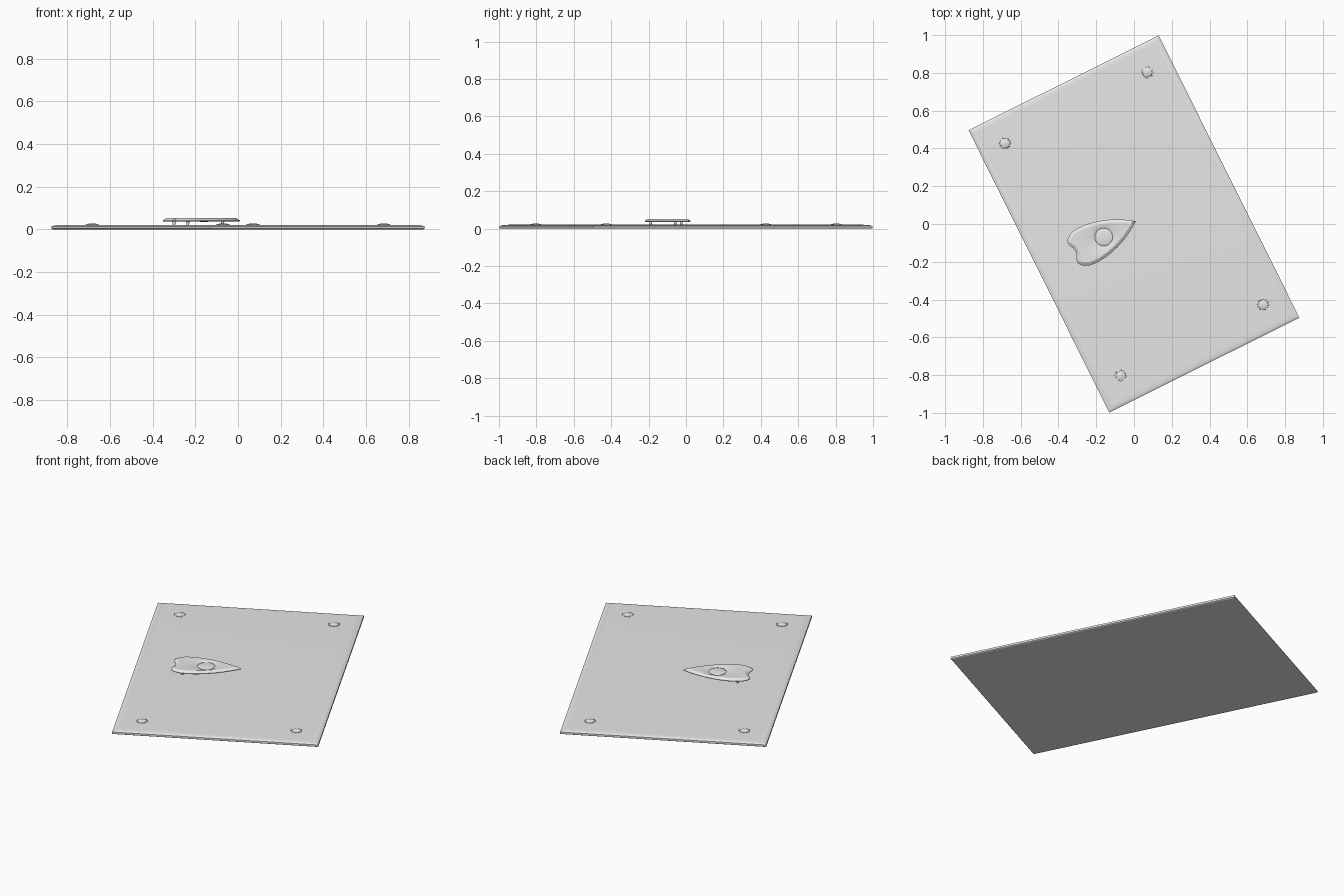
import bpy, bmesh, math
from mathutils import Vector, Matrix

cube = bpy.data.objects.get("Cube")
if cube:
    bpy.data.objects.remove(cube, do_unlink=True)

TURN = math.radians(26.5)      # the whole set lies turned on the ground
AXIS_Y = 0.009                 # centre line of the pointer
HOLE = Vector((-0.174, 0.0))   # window centre on that line

grey = bpy.data.materials.new("plain_grey")
grey.use_nodes = True
grey.diffuse_color = (0.8, 0.8, 0.8, 1)
grey.node_tree.nodes["Principled BSDF"].inputs["Base Color"].default_value = (0.8, 0.8, 0.8, 1)


def finish(name, bm, location=(0, 0, 0), angle=30):
    """Turn a bmesh into a shaded object, rotated with the rest of the set."""
    bmesh.ops.recalc_face_normals(bm, faces=bm.faces)
    mesh = bpy.data.meshes.new(name)
    bm.to_mesh(mesh)
    bm.free()
    mesh.materials.append(grey)
    obj = bpy.data.objects.new(name, mesh)
    bpy.context.collection.objects.link(obj)
    obj.location = Matrix.Rotation(TURN, 3, 'Z') @ Vector(location)
    obj.rotation_euler.z = TURN
    bpy.ops.object.select_all(action='DESELECT')
    obj.select_set(True)
    bpy.context.view_layer.objects.active = obj
    bpy.ops.object.shade_smooth_by_angle(angle=math.radians(angle))
    return obj


def loft(rings, caps=True, loop=False):
    """Skin equal-length rings of points."""
    bm = bmesh.new()
    rows = [[bm.verts.new(p) for p in ring] for ring in rings]
    pairs = list(zip(rows, rows[1:]))
    if loop:
        pairs.append((rows[-1], rows[0]))
    for a, b in pairs:
        for i in range(len(a)):
            j = (i + 1) % len(a)
            bm.faces.new((a[i], a[j], b[j], b[i]))
    if caps:
        bm.faces.new(rows[0])
        bm.faces.new(rows[-1])
    return bm


# Board: a slab with softened lower edge and shallow sloping rim
def rectangle(inset, z):
    x, y = 0.5625 - inset, 0.835 - inset
    return [(-x, -y, z), (x, -y, z), (x, y, z), (-x, y, z)]


slab = [(0.005, 0), (0, 0.003), (0, 0.014), (0.01, 0.018), (0.022, 0.0205), (0.036, 0.021)]
finish("board", loft([rectangle(*s) for s in slab]), angle=10)


# Corner studs: small pointed rosettes
def star(outer, inner, z, points=12):
    ring = []
    for i in range(points * 2):
        a = math.pi * i / points
        r = inner if i % 2 else outer
        ring.append((r * math.cos(a), r * math.sin(a), z))
    return ring


for sx, side in ((-1, "right"), (1, "left")):
    for sy, end in ((-1, "front"), (1, "back")):
        rosette = loft([star(0.033, 0.025, 0.02), star(0.031, 0.023, 0.023),
                        star(0.019, 0.017, 0.026), star(0.008, 0.008, 0.0285)])
        finish(f"stud_{end}_{side}", rosette, (sx * 0.421, sy * 0.687, 0))


# Pointer: heart-shaped outline, mirrored about its axis
half = [Vector(p) for p in (
    (0.016, 0), (-0.035, 0.034), (-0.115, 0.073), (-0.21, 0.099), (-0.29, 0.103),
    (-0.335, 0.088), (-0.358, 0.064), (-0.356, 0.041), (-0.345, 0.018), (-0.342, 0))]


def mirrored(p):
    return Vector((p.x, -p.y))


def smooth_half(points, steps=4):
    """Catmull-Rom curve through the half outline."""
    ext = [points[0] * 2 - points[1]] + points + [mirrored(points[-2])]
    out = []
    for a, b, c, d in zip(ext, ext[1:], ext[2:], ext[3:]):
        for k in range(steps):
            t = k / steps
            out.append(0.5 * (2 * b + (c - a) * t + (2 * a - 5 * b + 4 * c - d) * t * t
                              + (3 * b - a - 3 * c + d) * t ** 3))
    return out + [points[-1]]


upper = smooth_half(half)
outline = upper + [mirrored(p) for p in reversed(upper[1:-1])]


def inset_outline(d, z):
    ring = []
    n = len(outline)
    for i, p in enumerate(outline):
        e = (p - outline[i - 1]).normalized()
        f = (outline[(i + 1) % n] - p).normalized()
        bisector = (Vector((-e.y, e.x)) + Vector((-f.y, f.x))).normalized()
        q = p + bisector * d / max(bisector.dot(Vector((-e.y, e.x))), 0.4)
        ring.append((q.x, q.y, z))
    return ring


def window_ring(r, z):
    ring = []
    for p in outline:
        q = HOLE + (p - HOLE).normalized() * r
        ring.append((q.x, q.y, z))
    return ring


plate = loft([inset_outline(0.003, 0.037), inset_outline(0, 0.039), inset_outline(0, 0.042),
              inset_outline(0.016, 0.052), window_ring(0.063, 0.052),
              window_ring(0.047, 0.045), window_ring(0.047, 0.037)], caps=False, loop=True)
finish("pointer", plate, (0, AXIS_Y, 0), angle=25)

# Window lens: a flattened dome set in the hole
bm = bmesh.new()
bmesh.ops.create_uvsphere(bm, u_segments=40, v_segments=16, radius=1,
                          matrix=Matrix.Diagonal((0.048, 0.048, 0.0075, 1)))
finish("lens", bm, (HOLE.x, AXIS_Y, 0.0425), angle=60)

# Legs: three short pegs under the pointer
for name, x, y in (("tip_leg", -0.076, 0), ("rear_leg_left", -0.295, 0.073),
                   ("rear_leg_right", -0.295, -0.073)):
    bm = bmesh.new()
    bmesh.ops.create_cone(bm, cap_ends=True, segments=16, radius1=0.006, radius2=0.008, depth=0.019)
    finish(name, bm, (x, y + AXIS_Y, 0.0295))
